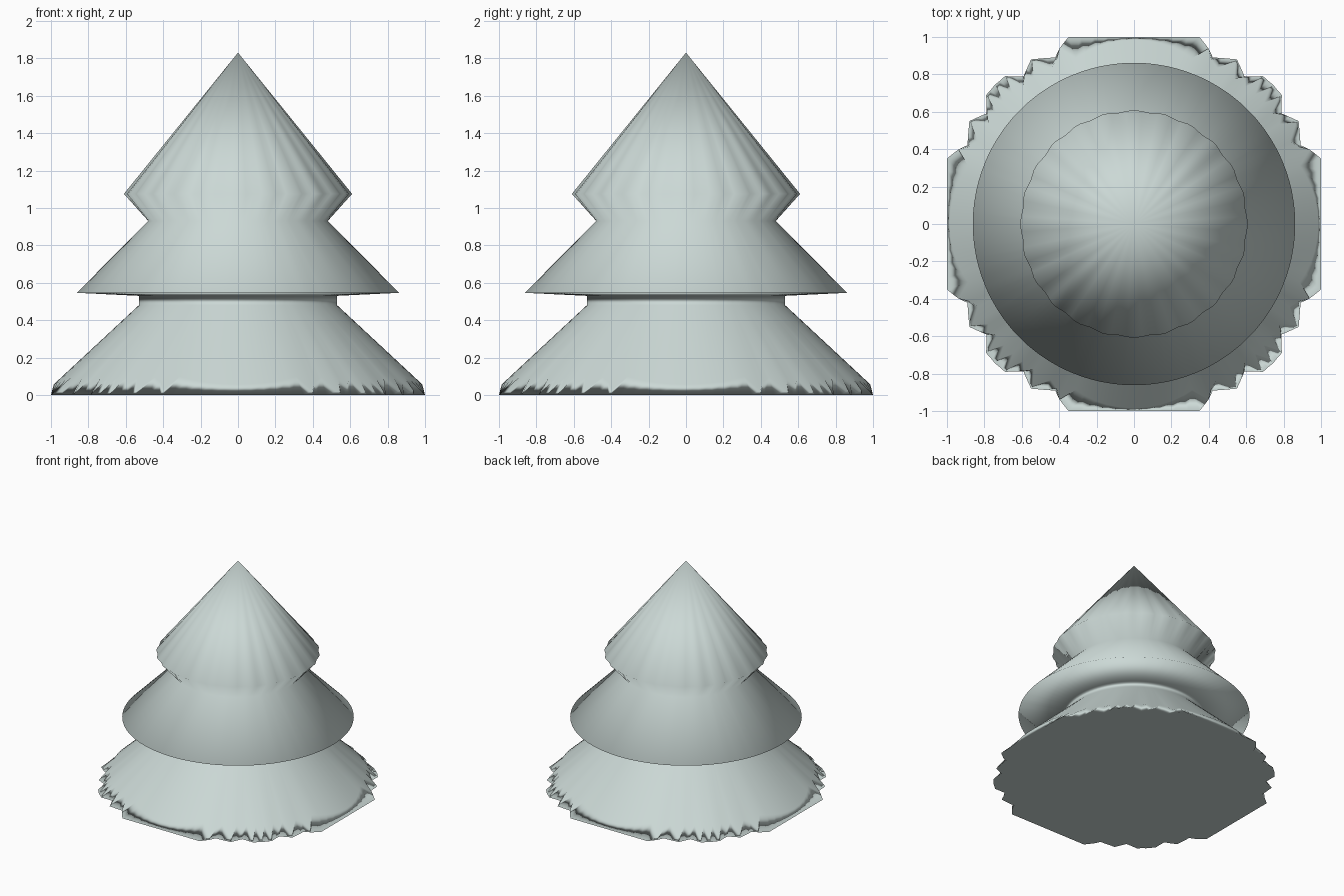
import bpy
import bmesh
from math import radians, cos, sin

cube = bpy.data.objects.get("Cube")
if cube:
    bpy.data.objects.remove(cube, do_unlink=True)

# One flat colour
mat = bpy.data.materials.new("pale_grey_green")
mat.use_nodes = True
colour = (0.60, 0.69, 0.67, 1)
mat.diffuse_color = colour
mat.node_tree.nodes["Principled BSDF"].inputs["Base Color"].default_value = colour

# Ragged hem for one eighth turn: angle, lower edge of the skirt, ground outline
flat = [(a, 0.985 - 0.045 * (a / 19.3) ** 2, 1 / cos(radians(a)))
        for a in (0, 4, 8, 12, 16, 19.3)]
teeth = [(23, 1.02, 1.02), (25.3, 0.97, 0.985), (28, 0.945, 1.005),
         (32, 1.02, 1.038), (34.5, 0.945, 1.01), (36.8, 0.98, 0.986),
         (39, 0.945, 1.015), (41.1, 1.025, 1.049), (43, 0.95, 1.049),
         (45, 1.02, 1.052)]
eighth = flat + teeth
quarter = eighth + [(90 - a, s, g) for a, s, g in eighth[-2:0:-1]]
hem = [(a + 90 * q, s, g) for q in range(4) for a, s, g in quarter]


def skirt_z(r):
    """Height of the lowest cone at a radius."""
    return 0.48 - (r - 0.53) * 0.93


bm = bmesh.new()


def add_ring(points):
    """Ring of vertices from (degrees, radius, height) triples."""
    return [bm.verts.new((r * cos(radians(a)), r * sin(radians(a)), z))
            for a, r, z in points]


# Ground outline and ragged skirt edge
rings = [add_ring((a, g, 0) for a, s, g in hem),
         add_ring((a, s, skirt_z(s)) for a, s, g in hem)]

# Neck, middle tier and waist
for radius, height in [(0.53, 0.48), (0.53, 0.53), (0.862, 0.546), (0.48, 0.93)]:
    rings.append(add_ring((a, radius, height) for a, s, g in hem))

# Slightly rippled edge of the top tier
rings.append(add_ring((a, 0.605 + 0.005 * cos(radians(24 * a)), 1.075)
                      for a, s, g in hem))

# Skin the rings, close the underside and the tip
n = len(hem)
for low, high in zip(rings, rings[1:]):
    for i in range(n):
        j = (i + 1) % n
        bm.faces.new((low[i], low[j], high[j], high[i]))
bm.faces.new(rings[0][::-1])
tip = bm.verts.new((0, 0, 1.83))
for i in range(n):
    bm.faces.new((rings[-1][i], rings[-1][(i + 1) % n], tip))
bmesh.ops.recalc_face_normals(bm, faces=bm.faces[:])
for face in bm.faces:
    face.smooth = True

mesh = bpy.data.meshes.new("tiered_tree")
bm.to_mesh(mesh)
bm.free()
mesh.materials.append(mat)
tree = bpy.data.objects.new("tiered_tree", mesh)
bpy.context.collection.objects.link(tree)

# Large faces lead the shading, so the tiers flow into each other
weighted = tree.modifiers.new("soft_shading", 'WEIGHTED_NORMAL')
weighted.mode = 'FACE_AREA'
